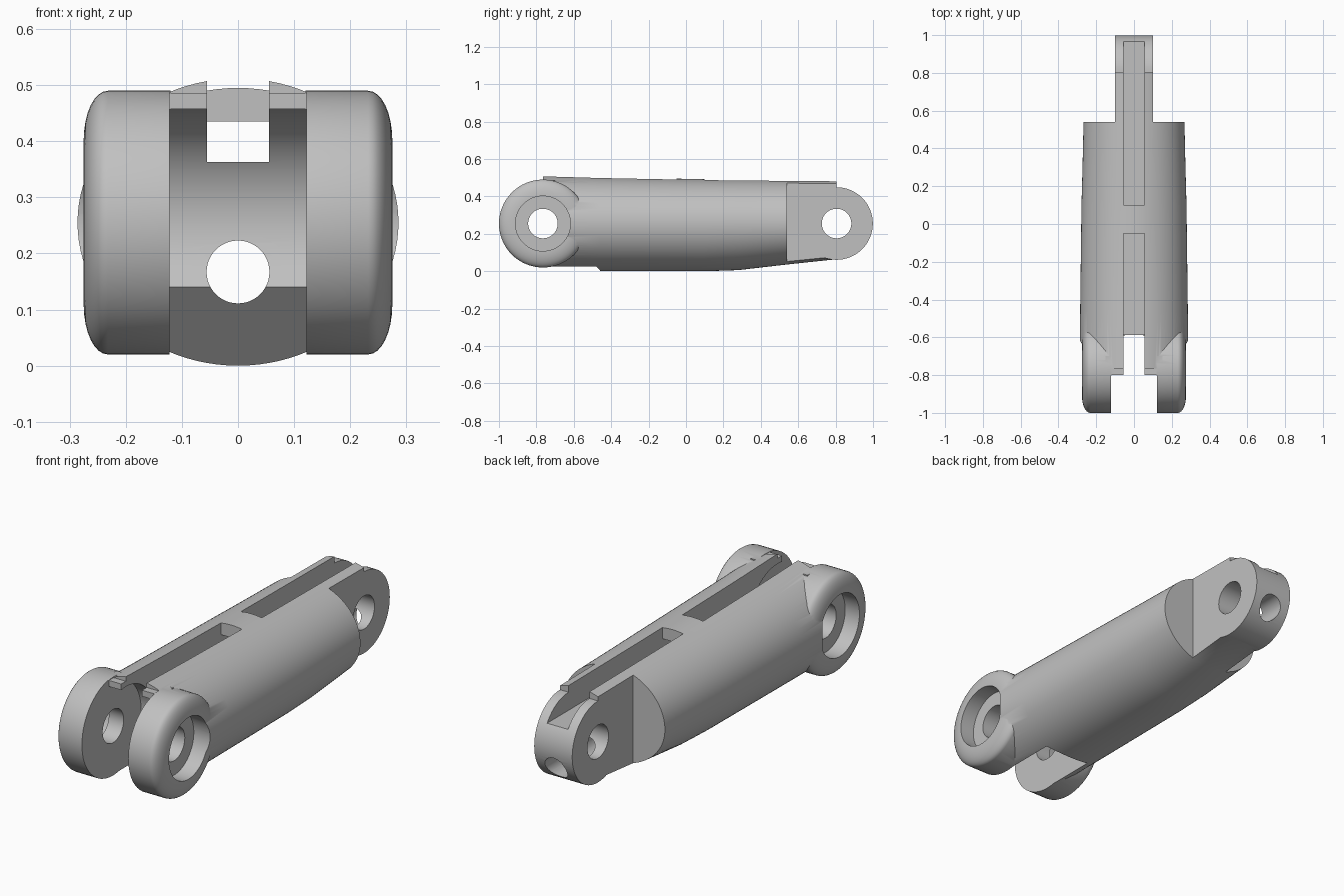
import bpy, bmesh
from math import sin, cos, pi, radians

if "Cube" in bpy.data.objects:
    bpy.data.objects.remove(bpy.data.objects["Cube"])

AXIS_Z = 0.255
FRONT_Y, REAR_Y = -0.765, 0.805

grey = bpy.data.materials.new("plain_grey")
grey.use_nodes = True
grey.diffuse_color = (0.53, 0.53, 0.53, 1)
grey.node_tree.nodes["Principled BSDF"].inputs["Base Color"].default_value = (0.53, 0.53, 0.53, 1)


def loft(name, rings):
    """Closed solid skinned through equal-length rings of points."""
    bm = bmesh.new()
    loops = [[bm.verts.new(p) for p in ring] for ring in rings]
    n = len(loops[0])
    for a, b in zip(loops, loops[1:]):
        for i in range(n):
            j = (i + 1) % n
            bm.faces.new((a[i], a[j], b[j], b[i]))
    bm.faces.new(loops[0])
    bm.faces.new(loops[-1])
    bmesh.ops.recalc_face_normals(bm, faces=bm.faces)
    mesh = bpy.data.meshes.new(name)
    bm.to_mesh(mesh)
    bm.free()
    mesh.materials.append(grey)
    ob = bpy.data.objects.new(name, mesh)
    bpy.context.collection.objects.link(ob)
    return ob


def circle(r, n=64):
    return [(r * cos(2 * pi * i / n), r * sin(2 * pi * i / n)) for i in range(n)]


def turned(name, y, steps):
    """Solid turned about a hinge axis; steps are (x, radius)."""
    return loft(name, [[(x, y + u, AXIS_Z + v) for u, v in circle(r)] for x, r in steps])


def box(name, x, y, z):
    return loft(name, [[(x[0], b, c), (x[1], b, c), (x[1], b, z[1]), (x[0], b, z[1])]
                       for b in y for c in (z[0],)])


def combine(target, tool, operation):
    mod = target.modifiers.new(operation, 'BOOLEAN')
    mod.operation, mod.solver, mod.object = operation, 'EXACT', tool
    graph = bpy.context.evaluated_depsgraph_get()
    mesh = bpy.data.meshes.new_from_object(target.evaluated_get(graph))
    target.modifiers.clear()
    target.data = mesh
    bpy.data.objects.remove(tool)


def add(tool):
    combine(link, tool, 'UNION')


def cut(tool):
    combine(link, tool, 'DIFFERENCE')


# Tapered oval body: y, half width, top, bottom
stations = [(-0.765, 0.287, 0.512, 0.0), (-0.46, 0.285, 0.503, 0.0),
            (0.1, 0.278, 0.492, 0.0), (0.28, 0.273, 0.49, 0.006),
            (0.54, 0.267, 0.488, 0.036), (REAR_Y, 0.262, 0.486, 0.064)]
link = loft("finger_link", [
    [(w * u, y, AXIS_Z + v * ((top - AXIS_Z) if v > 0 else (AXIS_Z - low)))
     for u, v in circle(1, 96)] for y, w, top, low in stations])

# Lip above the front gap
add(box("front_lip", (-0.15, 0.15), (-0.8, -0.7), (0.4, 0.486)))

# Square shoulders leave a narrow rear tongue with a round end
for s in (-1, 1):
    cut(box("shoulder_cutter", sorted((0.1 * s, 0.5 * s)), (0.54, 1.2), (-0.2, 0.7)))
add(turned("rear_knuckle", REAR_Y, [(-0.1, 0.194), (0.1, 0.194)]))

# Front lugs with rounded outer rims
rim = [(0.232 + 0.043 * sin(t * pi / 16), 0.147 + 0.088 * cos(t * pi / 16)) for t in range(9)]
rim[-1] = (0.275, 0.149)
for s in (-1, 1):
    add(turned("front_lug", FRONT_Y, [(s * x, r) for x, r in [(0.12, 0.235)] + rim]))

# Gap between the lugs: round clearance with a sloped lower lip
arc = [(FRONT_Y + 0.21 * cos(radians(a)), AXIS_Z + 0.205 * sin(radians(a)))
       for a in range(-34, 101, 4)]
profile = [(-1.2, -0.1), (-0.36, -0.1)] + arc + [(-0.801, 0.457), (-0.801, 0.7), (-1.2, 0.7)]
cut(loft("gap_cutter", [[(x, y, z) for y, z in profile] for x in (-0.122, 0.122)]))

# Bearing recesses and hinge pin holes
for s in (-1, 1):
    cut(turned("recess_cutter", FRONT_Y, [(0.2 * s, 0.147), (0.5 * s, 0.147)]))
for y in (FRONT_Y, REAR_Y):
    cut(turned("pin_cutter", y, [(-0.5, 0.079), (0.5, 0.079)]))

# Tendon channel along the top, open except for a bridge
cut(box("channel_cutter", (-0.055, 0.055), (-1.1, 1.2), (0.363, 0.435)))
for span in ((-1.1, -0.05), (0.1, 1.2)):
    cut(box("slot_cutter", (-0.055, 0.055), span, (0.363, 0.7)))

# Lower tendon hole through the full length
cut(loft("tendon_cutter", [[(u, y, 0.167 + v) for u, v in circle(0.056, 48)]
                           for y in (-1.1, 1.2)]))

bpy.ops.object.select_all(action='DESELECT')
link.select_set(True)
bpy.context.view_layer.objects.active = link
bpy.ops.object.shade_smooth_by_angle(angle=radians(30))
